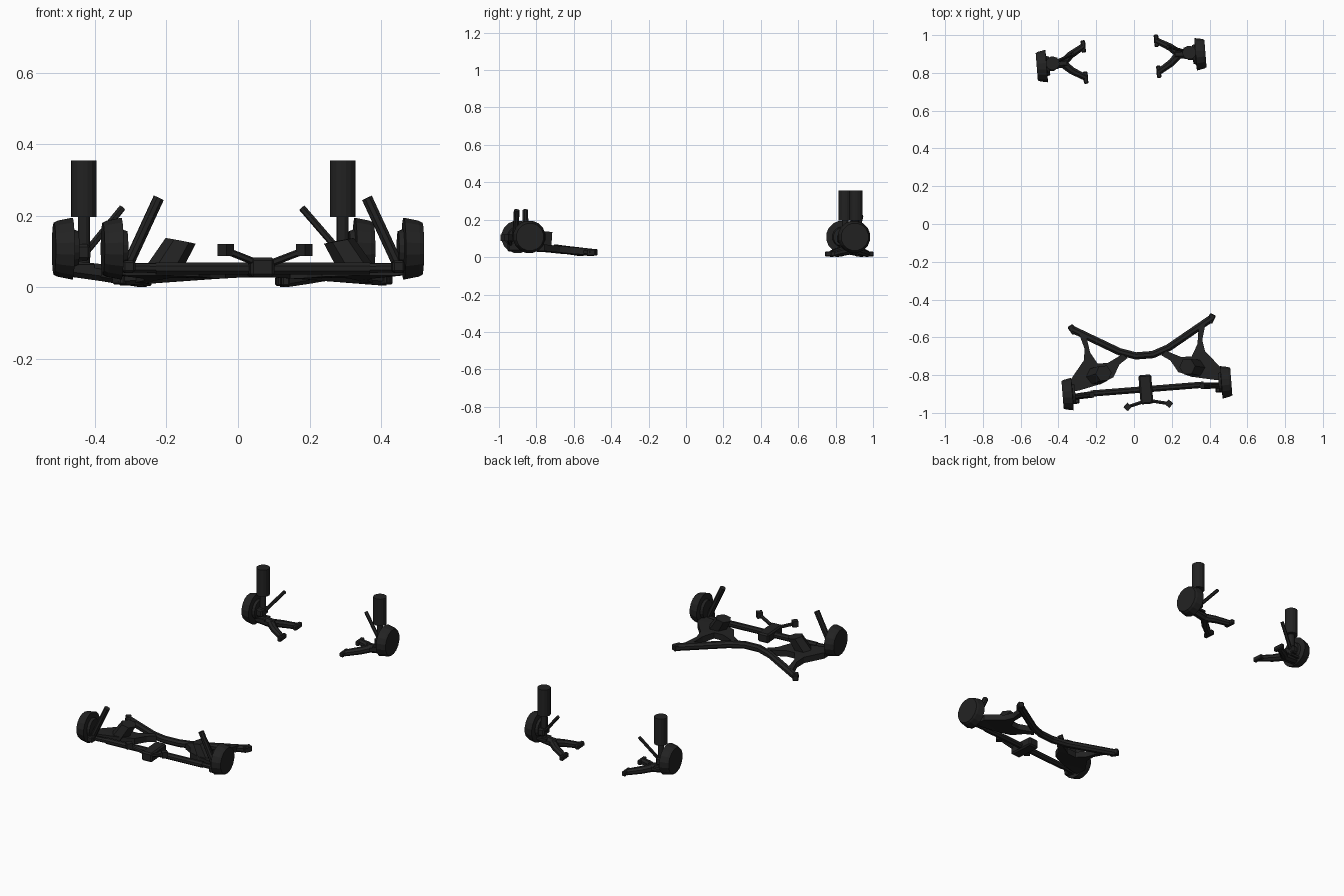
import bpy, bmesh, math
from mathutils import Vector, Matrix

if "Cube" in bpy.data.objects:
    bpy.data.objects.remove(bpy.data.objects["Cube"])

TURN = math.radians(4.5)          # the whole assembly is yawed slightly
black = bpy.data.materials.new("matte_black")
black.diffuse_color = (0.016, 0.016, 0.016, 1)
black.use_nodes = True
black.node_tree.nodes["Principled BSDF"].inputs["Base Color"].default_value = black.diffuse_color


def finish(name, bm, mirror):
    bmesh.ops.recalc_face_normals(bm, faces=bm.faces)
    me = bpy.data.meshes.new(name)
    bm.to_mesh(me)
    bm.free()
    me.materials.append(black)
    ob = bpy.data.objects.new(name, me)
    bpy.context.collection.objects.link(ob)
    ob.rotation_euler.z = TURN
    if mirror:
        m = ob.modifiers.new("other_side", 'MIRROR')
        m.use_mirror_merge = False
        m.use_clip = False
    return ob


def tube(name, pts, radii, sides=10, mirror=True):
    """Ring loft along a path; radii is one number or one per point."""
    pts = [Vector(p) for p in pts]
    if not isinstance(radii, (list, tuple)):
        radii = [radii] * len(pts)
    bm = bmesh.new()
    rings = []
    for i, p in enumerate(pts):
        t = (pts[min(i + 1, len(pts) - 1)] - pts[max(i - 1, 0)]).normalized()
        ref = Vector((0, 0, 1)) if abs(t.z) < 0.95 else Vector((0, 1, 0))
        u = t.cross(ref).normalized()
        v = u.cross(t)
        rings.append([bm.verts.new(p + radii[i] * (u * math.cos(a) + v * math.sin(a)))
                      for a in (2 * math.pi * (k + 0.5) / sides for k in range(sides))])
    for a, b in zip(rings, rings[1:]):
        for k in range(sides):
            j = (k + 1) % sides
            bm.faces.new((a[k], a[j], b[j], b[k]))
    bm.faces.new(rings[0])
    bm.faces.new(rings[-1])
    return finish(name, bm, mirror)


def box(name, loc, size, yaw=0, bevel=0, mirror=True):
    bm = bmesh.new()
    bmesh.ops.create_cube(bm, size=1)
    bmesh.ops.scale(bm, vec=size, verts=bm.verts)
    if bevel:
        bmesh.ops.bevel(bm, geom=bm.edges[:], offset=bevel, segments=1, affect='EDGES')
    bmesh.ops.transform(bm, verts=bm.verts,
                        matrix=Matrix.Translation(loc) @ Matrix.Rotation(yaw, 4, 'Z'))
    return finish(name, bm, mirror)


def plate(name, outline, thick):
    """Sloped plate: outline points carry their own height."""
    bm = bmesh.new()
    lo = [bm.verts.new((x, y, z - thick / 2)) for x, y, z in outline]
    hi = [bm.verts.new((x, y, z + thick / 2)) for x, y, z in outline]
    n = len(lo)
    for k in range(n):
        j = (k + 1) % n
        bm.faces.new((lo[k], lo[j], hi[j], hi[k]))
    caps = [bm.faces.new(lo), bm.faces.new(hi)]
    bmesh.ops.triangulate(bm, faces=caps)
    return finish(name, bm, True)


# Wheel hubs, front and rear
for end, y in (("front", -0.872), ("rear", 0.87)):
    tube(end + "_hub",
         [(0.38, y, 0.108), (0.394, y, 0.108), (0.396, y, 0.108),
          (0.436, y, 0.108), (0.448, y, 0.108)],
         [0.05, 0.055, 0.088, 0.08, 0.074], 16)

# ---- Front axle ----
# Bent cross bar with end bushings
half = [(0.37, -0.53, 0.024), (0.13, -0.668, 0.042), (0.045, -0.697, 0.047)]
bar = half + [(-x, y, z) for x, y, z in reversed(half)]
tube("front_cross_bar", bar, 0.021, 8, mirror=False)
box("cross_bar_bushing", (0.368, -0.531, 0.025), (0.034, 0.05, 0.035), math.radians(-30), 0.005)

# Forked lower arms
plate("front_lower_arm",
      [(0.335, -0.56, 0.03), (0.312, -0.64, 0.036), (0.322, -0.70, 0.042),
       (0.395, -0.79, 0.05), (0.40, -0.86, 0.052), (0.355, -0.855, 0.05),
       (0.25, -0.832, 0.05), (0.172, -0.80, 0.047), (0.135, -0.735, 0.043),
       (0.09, -0.705, 0.042), (0.115, -0.682, 0.042), (0.195, -0.722, 0.043),
       (0.25, -0.722, 0.043), (0.285, -0.66, 0.036), (0.30, -0.56, 0.03)], 0.035)

# Leaning spring mounts on the arms
bm = bmesh.new()
low, top = [], []
for k in range(6):
    a = math.pi / 3 * k
    low.append(bm.verts.new((0.275 + 0.055 * math.cos(a), -0.79 + 0.05 * math.sin(a), 0.045)))
    top.append(bm.verts.new((0.222 + 0.042 * math.cos(a), -0.775 + 0.045 * math.sin(a),
                             0.13 + 0.008 * math.cos(a))))
for k in range(6):
    j = (k + 1) % 6
    bm.faces.new((low[k], low[j], top[j], top[k]))
bm.faces.new(low)
bm.faces.new(top)
finish("spring_mount", bm, True)

# Steering rack, tie rods and upright struts
tube("steering_rack", [(-0.30, -0.877, 0.053), (0.30, -0.877, 0.053)], 0.018, 8, mirror=False)
tube("tie_rod", [(0.29, -0.877, 0.053), (0.40, -0.885, 0.055)], 0.014, 8)
box("tie_rod_joint", (0.378, -0.90, 0.058), (0.035, 0.05, 0.035), 0, 0.006)
tube("front_strut", [(0.38, -0.888, 0.06), (0.292, -0.885, 0.25)], 0.016, 8)

# Rack housing with two outrigger mounts
box("rack_housing", (-0.006, -0.878, 0.056), (0.068, 0.155, 0.054), 0, 0.008, mirror=False)
tube("housing_outrigger", [(0.015, -0.94, 0.066), (0.108, -0.962, 0.102)], 0.010, 6)
box("outrigger_mount", (0.11, -0.963, 0.104), (0.032, 0.032, 0.034), math.radians(45))

# ---- Rear axle ----
# Forked lower arms with bushings
for y in (0.958, 0.793):
    tube("rear_arm_prong", [(0.31, 0.878, 0.04), (0.265, 0.878 + (y - 0.878) * 0.5, 0.03),
                            (0.195, y, 0.017)], [0.024, 0.021, 0.018], 8)
    box("rear_arm_bushing", (0.194, y, 0.017), (0.024, 0.066, 0.028), 0, 0.005)
tube("rear_arm_stem", [(0.29, 0.878, 0.038), (0.40, 0.875, 0.052)], [0.026, 0.024], 8)

# Knuckle between hub and strut
box("rear_knuckle", (0.372, 0.877, 0.098), (0.05, 0.07, 0.045), 0, 0.008)
box("rear_knuckle_plate", (0.365, 0.88, 0.057), (0.06, 0.06, 0.013))

# Vertical shock absorbers
tube("shock_rod", [(0.363, 0.882, 0.055), (0.363, 0.882, 0.21)], 0.017, 12)
tube("shock_body", [(0.363, 0.882, 0.197), (0.363, 0.882, 0.355)], 0.036, 16)

# Thin upper links
tube("rear_upper_link", [(0.355, 0.885, 0.10), (0.252, 0.922, 0.222)], 0.010, 6)
